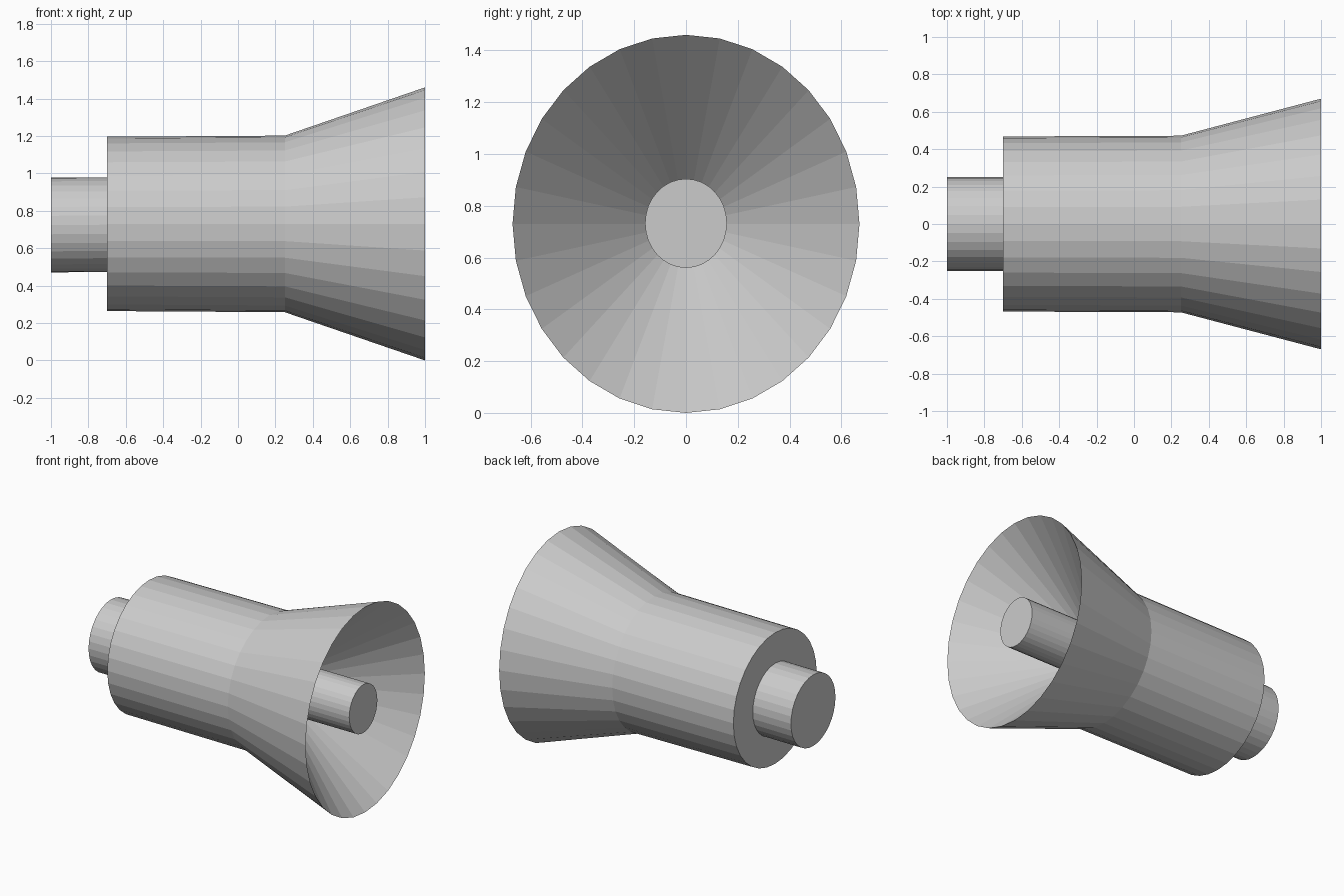
import bpy, bmesh
from math import cos, sin, pi

if "Cube" in bpy.data.objects:
    bpy.data.objects.remove(bpy.data.objects["Cube"])

SIDES = 32


def turned_part(name, rings):
    """Loft along x. Each ring is (x, half width y, half height z, centre z).
    A ring of zero size becomes a single point; other ends are capped flat."""
    bm = bmesh.new()
    loops = []
    for x, ry, rz, cz in rings:
        if ry == 0:
            loops.append([bm.verts.new((x, 0, cz))])
        else:
            loops.append([bm.verts.new((x, ry * cos(2 * pi * i / SIDES),
                                        cz + rz * sin(2 * pi * i / SIDES)))
                          for i in range(SIDES)])
    for a, b in zip(loops, loops[1:]):
        for i in range(SIDES):
            j = (i + 1) % SIDES
            if len(b) == 1:
                bm.faces.new((a[i], a[j], b[0]))
            else:
                bm.faces.new((a[i], a[j], b[j], b[i]))
    for end in (loops[0], loops[-1]):
        if len(end) > 1:
            bm.faces.new(end)
    bmesh.ops.recalc_face_normals(bm, faces=bm.faces)
    mesh = bpy.data.meshes.new(name)
    bm.to_mesh(mesh)
    bm.free()
    obj = bpy.data.objects.new(name, mesh)
    bpy.context.collection.objects.link(obj)
    return obj


# Main barrel, flared bell and the conical hollow inside it
turned_part("flared_body", [
    (-0.70, 0.468, 0.466, 0.73),
    (0.25, 0.472, 0.472, 0.73),
    (1.00, 0.67, 0.73, 0.73),
    (0.25, 0, 0, 0.73),
])

# Short stub at the back
turned_part("rear_stub", [
    (-1.00, 0.25, 0.253, 0.724),
    (-0.65, 0.25, 0.253, 0.726),
])

# Rod in the middle of the bell
turned_part("centre_rod", [
    (0.27, 0.158, 0.172, 0.732),
    (0.985, 0.158, 0.172, 0.732),
])
